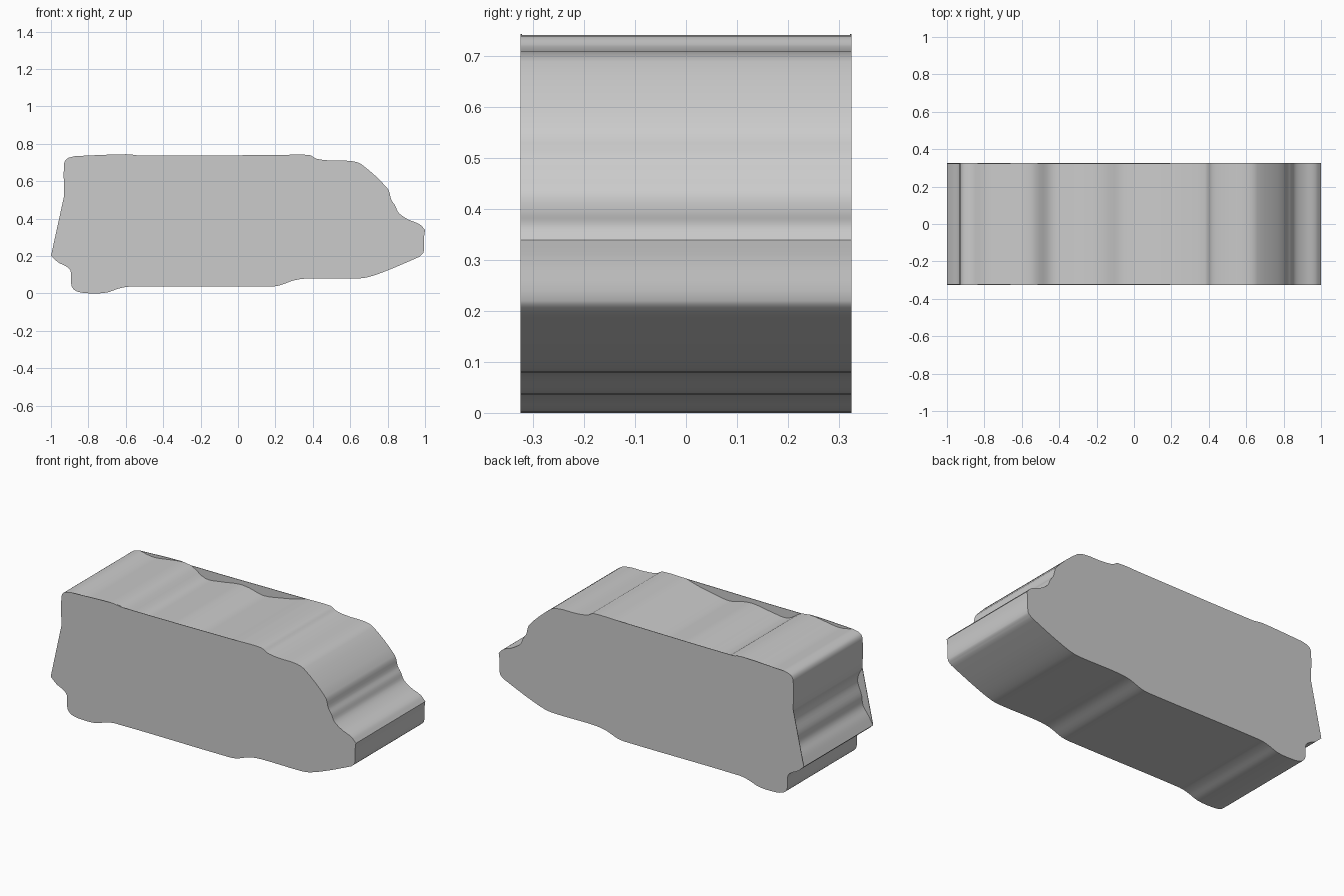
import bpy
import bmesh
from math import radians
from mathutils import Vector

if "Cube" in bpy.data.objects:
    bpy.data.objects.remove(bpy.data.objects["Cube"], do_unlink=True)

HALF_WIDTH = 0.325
PANEL = 0.003

grey = bpy.data.materials.new("plain grey")
grey.use_nodes = True
grey.diffuse_color = (0.6, 0.6, 0.6, 1)
grey.node_tree.nodes["Principled BSDF"].inputs["Base Color"].default_value = grey.diffuse_color


def smooth_path(points, steps=4):
    """Rounded path through the points; its two ends stay sharp."""
    pts = [Vector(p) for p in points]
    pts = [pts[0]] + pts + [pts[-1]]
    path = []
    for a, b, c, d in zip(pts, pts[1:], pts[2:], pts[3:]):
        # limited tangents keep long straight runs from overshooting
        span = (c - b).length
        t0 = (c - a).normalized() * span
        t1 = (d - b).normalized() * span
        for i in range(steps):
            t = i / steps
            path.append(b * (2 * t**3 - 3 * t**2 + 1) + t0 * (t**3 - 2 * t**2 + t)
                        + c * (3 * t**2 - 2 * t**3) + t1 * (t**3 - t**2))
    return path


def extrude_profile(name, outline, y_start, y_end):
    """Closed x-z outline extruded along y."""
    bm = bmesh.new()
    face = bm.faces.new([bm.verts.new((p.x, y_start, p.y)) for p in outline])
    moved = bmesh.ops.extrude_face_region(bm, geom=[face])["geom"]
    verts = [v for v in moved if isinstance(v, bmesh.types.BMVert)]
    bmesh.ops.translate(bm, verts=verts, vec=(0, y_end - y_start, 0))
    bmesh.ops.recalc_face_normals(bm, faces=bm.faces)
    mesh = bpy.data.meshes.new(name)
    bm.to_mesh(mesh)
    bm.free()
    mesh.materials.append(grey)
    obj = bpy.data.objects.new(name, mesh)
    bpy.context.collection.objects.link(obj)
    bpy.ops.object.select_all(action="DESELECT")
    obj.select_set(True)
    bpy.context.view_layer.objects.active = obj
    bpy.ops.object.shade_smooth_by_angle(angle=radians(35))
    return obj


# Shared nose and underside, from roof front round to the tail tip
nose = [(.22, .74), (.38, .74), (.42, .72), (.5, .71), (.6, .708), (.66, .69),
        (.8, .56), (.82, .5), (.84, .47), (.86, .43), (.91, .395), (.97, .37), (1, .34)]
nose_tip = [(1, .34), (.995, .3), (.992, .22), (.97, .196)]
underside = [(.97, .196), (.9, .165), (.8, .123), (.7, .088), (.64, .08), (.38, .08),
             (.3, .07), (.22, .042), (.16, .036), (-.58, .036), (-.64, .025),
             (-.7, .005), (-.78, 0), (-.86, .01), (-.89, .04), (-.895, .12),
             (-.92, .145), (-.96, .165), (-1, .2)]
shared = smooth_path(nose) + smooth_path(nose_tip) + smooth_path(underside)

# Side panels: straight tail and roof line
panel_tail = [(-1, .2), (-.93, .52)]
tail_corner = [(-.93, .52), (-.93, .69), (-.915, .72), (-.87, .734)]
panel_roof = [(-.87, .734), (-.6, .744), (-.53, .736), (.22, .74)]

# Body: tail and roof dip in waves between the panels
body_tail = [(-1, .2), (-.97, .25), (-.935, .3), (-.925, .36), (-.9, .43),
             (-.905, .47), (-.93, .52)]
body_roof = [(-.87, .734), (-.78, .72), (-.68, .732), (-.6, .742), (-.53, .735),
             (-.44, .685), (-.34, .692), (-.22, .71), (-.15, .705), (-.06, .685),
             (.06, .702), (.15, .72), (.22, .74)]

corner = smooth_path(tail_corner)
panel_outline = shared + smooth_path(panel_tail, 1) + corner + smooth_path(panel_roof)
body_outline = shared + smooth_path(body_tail) + corner + smooth_path(body_roof)

inner = HALF_WIDTH - PANEL
extrude_profile("body", body_outline, -inner, inner)
for side, name in ((-1, "front_side_panel"), (1, "back_side_panel")):
    extrude_profile(name, panel_outline, side * inner, side * HALF_WIDTH)
